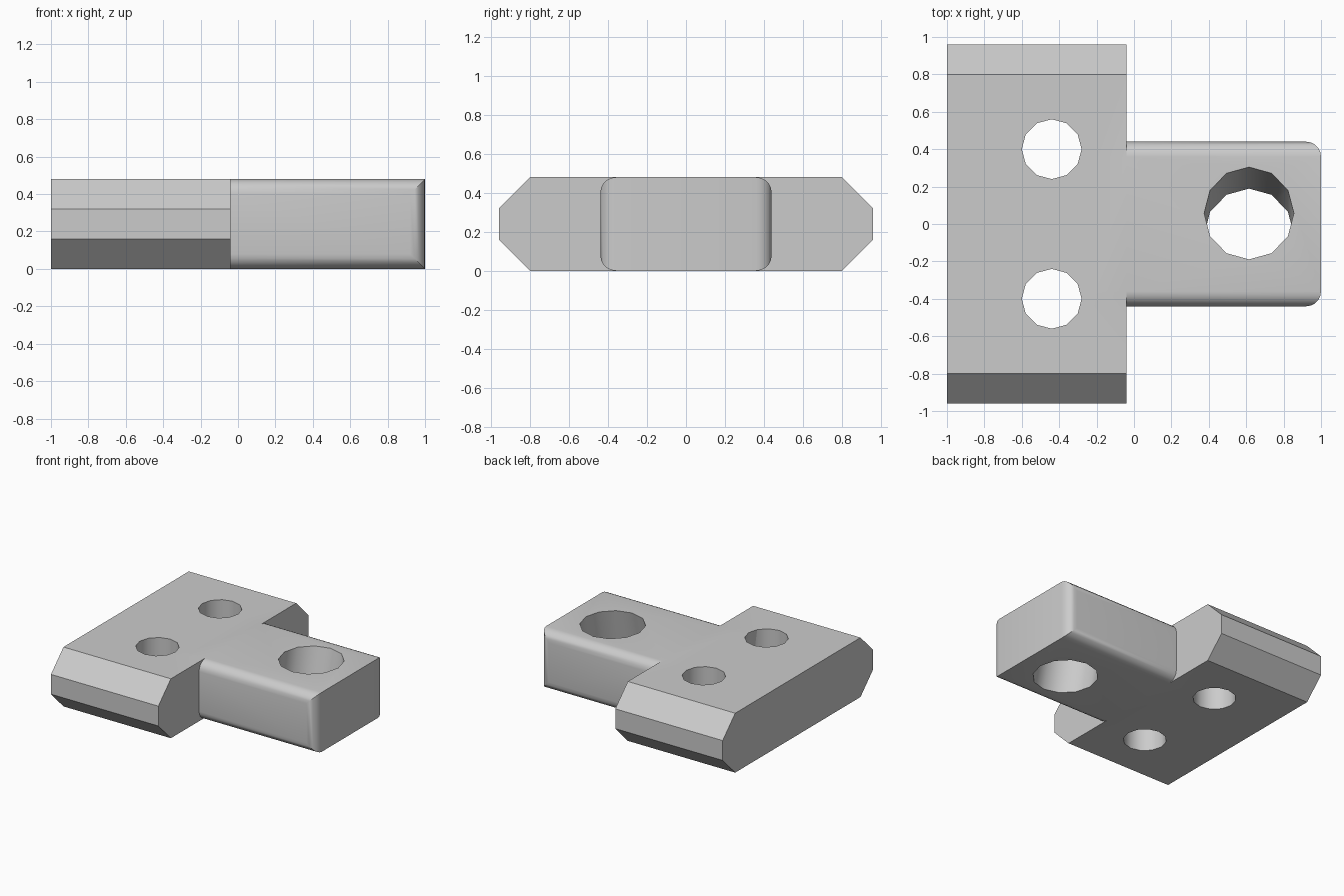
import bpy
import bmesh
from math import radians, atan2
from mathutils import Matrix

cube = bpy.data.objects.get("Cube")
if cube:
    bpy.data.objects.remove(cube, do_unlink=True)

HEIGHT = 0.48
MID = HEIGHT / 2
JOINT_X = -0.04

grey = bpy.data.materials.new("light_grey")
grey.use_nodes = True
colour = (0.6, 0.6, 0.6, 1)
grey.diffuse_color = colour
grey.node_tree.nodes["Principled BSDF"].inputs["Base Color"].default_value = colour


def add_object(name, bm):
    bmesh.ops.recalc_face_normals(bm, faces=bm.faces)
    mesh = bpy.data.meshes.new(name)
    bm.to_mesh(mesh)
    bm.free()
    mesh.materials.append(grey)
    obj = bpy.data.objects.new(name, mesh)
    bpy.context.collection.objects.link(obj)
    return obj


def box(x0, x1, half_y):
    bm = bmesh.new()
    bmesh.ops.create_cube(bm, size=1)
    bmesh.ops.scale(bm, vec=(x1 - x0, 2 * half_y, HEIGHT), verts=bm.verts)
    bmesh.ops.translate(bm, vec=((x0 + x1) / 2, 0, MID), verts=bm.verts)
    return bm


def along(edge, axis):
    a, b = edge.verts
    return abs(a.co[axis] - b.co[axis]) > 0.1


def hole_cutter(name, x, y, radius, tilt=0):
    bm = bmesh.new()
    place = Matrix.Translation((x, y, MID)) @ Matrix.Rotation(tilt, 4, "X")
    bmesh.ops.create_cone(bm, cap_ends=True, segments=12, radius1=radius,
                          radius2=radius, depth=1, matrix=place)
    obj = add_object(name, bm)
    obj.hide_render = True
    return obj


def combine(target, other, operation):
    mod = target.modifiers.new(other.name, "BOOLEAN")
    mod.object = other
    mod.operation = operation
    mod.solver = "EXACT"
    bpy.context.view_layer.objects.active = target
    bpy.ops.object.modifier_apply(modifier=mod.name)
    bpy.data.objects.remove(other, do_unlink=True)


# Cross plate with chamfered ends
bm = box(-1, JOINT_X, 0.96)
bmesh.ops.bevel(bm, geom=[e for e in bm.edges if along(e, 0)],
                offset=0.16, segments=1, affect="EDGES")
bracket = add_object("mounting_bracket", bm)

# Tongue with rounded long edges and rounded upright corners at its tip
bm = box(-0.2, 1, 0.44)
rounded = [e for e in bm.edges if along(e, 0)
           or (along(e, 2) and e.verts[0].co.x > 0)]
bmesh.ops.bevel(bm, geom=rounded, offset=0.08, segments=5,
                profile=0.5, affect="EDGES")
combine(bracket, add_object("tongue", bm), "UNION")

# Two bolt holes and the slanted large hole
for side in (-1, 1):
    combine(bracket, hole_cutter("bolt_hole", -0.44, side * 0.4, 0.16), "DIFFERENCE")
tilt = -atan2(0.115, HEIGHT)
combine(bracket, hole_cutter("slanted_hole", 0.615, 0, 0.24, tilt), "DIFFERENCE")

# Smooth rounds, crisp chamfers
bpy.ops.object.select_all(action="DESELECT")
bracket.select_set(True)
bpy.context.view_layer.objects.active = bracket
bpy.ops.object.shade_smooth_by_angle(angle=radians(35))
